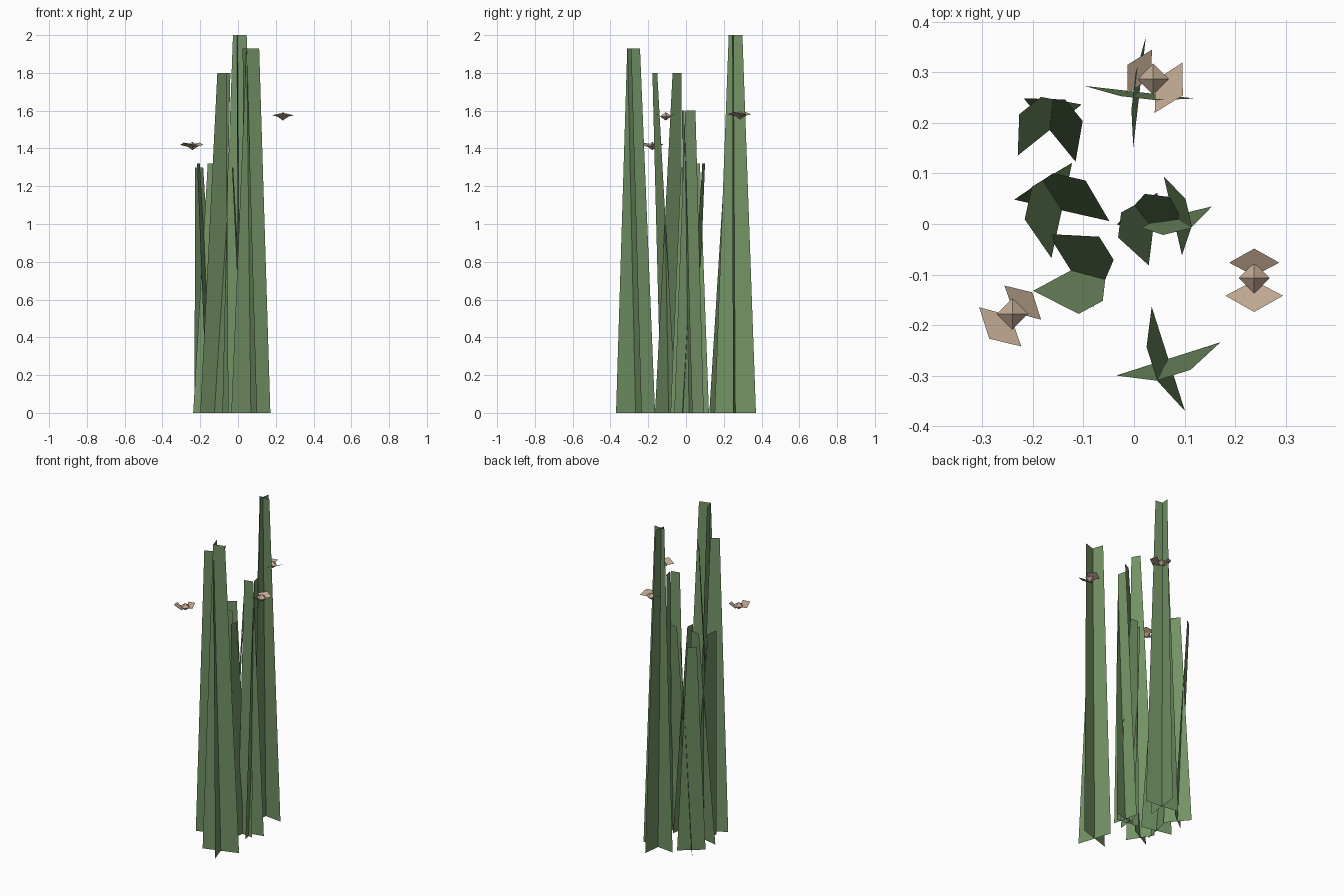
import bpy
from math import cos, sin, radians
from mathutils import Vector

if "Cube" in bpy.data.objects:
    bpy.data.objects.remove(bpy.data.objects["Cube"])


def material(name, rgb):
    m = bpy.data.materials.new(name)
    m.diffuse_color = (*rgb, 1)
    m.use_nodes = True
    m.node_tree.nodes["Principled BSDF"].inputs["Base Color"].default_value = m.diffuse_color
    return m


GREEN = material("leaf_green", (0.17, 0.29, 0.13))
TAN = material("wing_tan", (0.52, 0.39, 0.28))


def add_mesh(name, verts, faces, mat):
    me = bpy.data.meshes.new(name)
    me.from_pydata(verts, [], faces)
    me.materials.append(mat)
    ob = bpy.data.objects.new(name, me)
    bpy.context.collection.objects.link(ob)
    return ob


def grass_clump(name, x, y, height, width, top, lean, ang_a, ang_b):
    """Two crossed tapering blades, each leaning along its own normal."""
    verts, faces = [], []
    base = Vector((x, y, 0))
    for ang in (ang_a, ang_b):
        a = radians(ang)
        d = Vector((cos(a), sin(a), 0))
        n = Vector((-sin(a), cos(a), 0))
        tip = base + n * lean + Vector((0, 0, height))
        k = len(verts)
        verts += [base - d * width / 2, base + d * width / 2,
                  tip + d * top / 2, tip - d * top / 2]
        faces.append((k, k + 1, k + 2, k + 3))
    add_mesh(name, verts, faces, GREEN)


# Grass clumps: x, y, height, base width, top width, lean, blade headings
CLUMPS = [
    (0.011, 0.261, 2.00, 0.220, 0.073, 0.012, 173.5, 83.5),
    (0.068, -0.267, 1.93, 0.217, 0.071, 0.034, 197.7, 72.2 + 35.5),
    (-0.125, -0.092, 1.80, 0.170, 0.054, 0.083, 208.3, -58),
    (0.077, 0.016, 1.60, 0.160, 0.055, 0.032, 193.7, -77),
    (-0.143, 0.027, 1.32, 0.193, 0.066, 0.068, -12.7, 77.7),
    (-0.167, 0.186, 1.30, 0.162, 0.055, 0.062, 38.7, -50.7),
    (0.038, -0.010, 1.30, 0.145, 0.050, 0.067, -7, 83),
]
for i, c in enumerate(CLUMPS, 1):
    grass_clump(f"grass_clump_{i}", *c)


def moth(i, x, y, z, ang):
    """Eight-sided body with a kite-shaped wing raised on either side."""
    r, h = 0.031, 0.022
    add_mesh(f"moth_body_{i}",
             [(x + r, y, z), (x, y + r, z), (x - r, y, z), (x, y - r, z),
              (x, y, z + h), (x, y, z - h)],
             [f for k in range(4) for f in
              ((k, (k + 1) % 4, 4), ((k + 1) % 4, k, 5))], TAN)
    for side, turn, s in (("large", 0, 1.0), ("small", 180, 0.87)):
        a = radians(ang + turn)
        u, v = Vector((cos(a), sin(a), 0)), Vector((-sin(a), cos(a), 0))
        kite = [(0.005, 0, -0.01), (0.035, -0.057, 0.006),
                (0.067, 0, 0.018), (0.035, 0.057, 0.006)]
        add_mesh(f"moth_wing_{side}_{i}",
                 [Vector((x, y, z + c)) + (u * p + v * q) * s for p, q, c in kite],
                 [(0, 1, 2, 3)], TAN)


# Moths hovering among the blades
moth(1, 0.238, -0.107, 1.570, -90)
moth(2, -0.241, -0.178, 1.413, 227)
moth(3, 0.038, 0.287, 1.575, -29)
